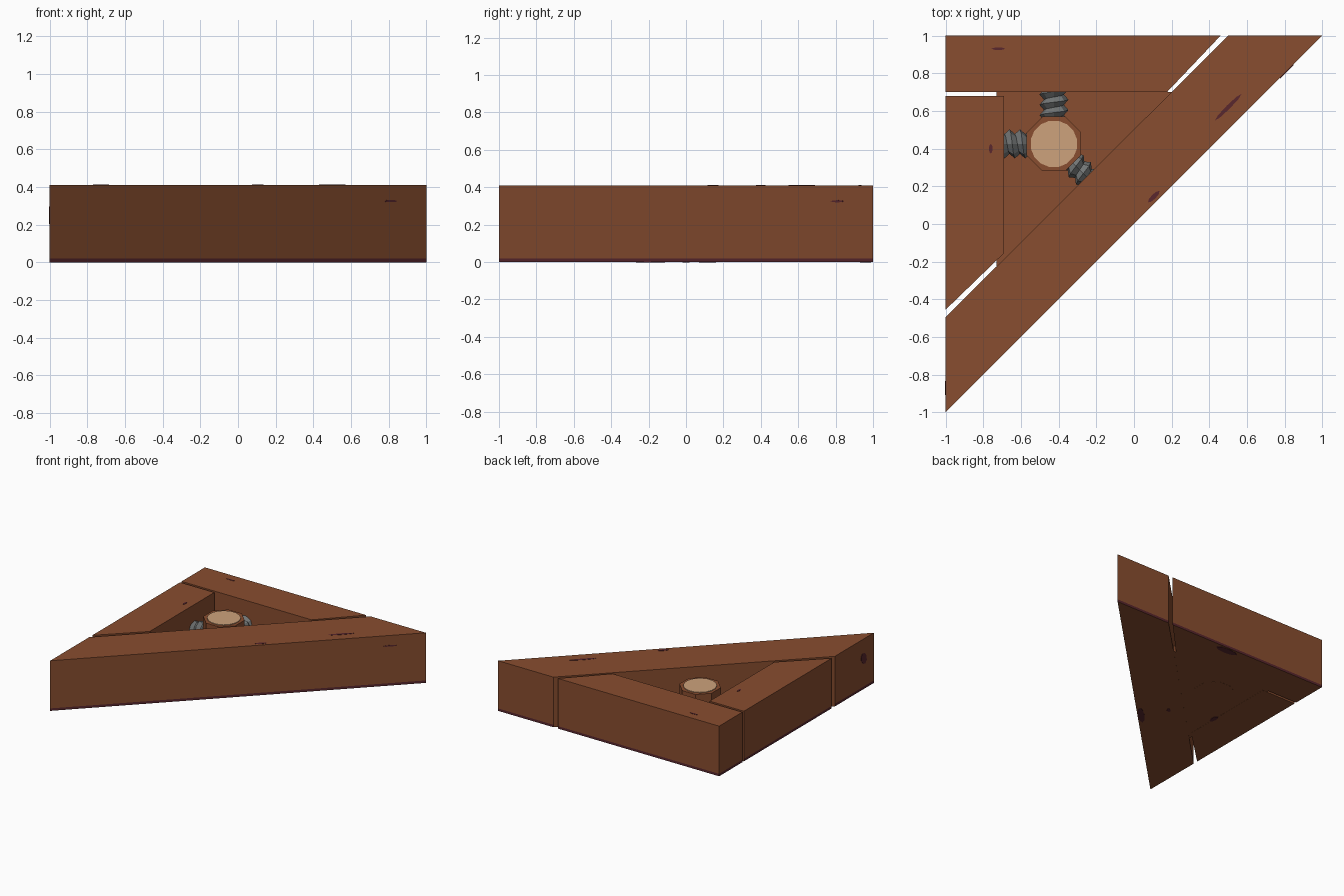
import bpy, bmesh, math
from mathutils import Vector, Matrix

if "Cube" in bpy.data.objects:
    bpy.data.objects.remove(bpy.data.objects["Cube"])


def material(name, rgb):
    m = bpy.data.materials.new(name)
    m.diffuse_color = (*rgb, 1)
    m.use_nodes = True
    m.node_tree.nodes["Principled BSDF"].inputs["Base Color"].default_value = m.diffuse_color
    return m


WOOD = material("brown wood", (0.25, 0.075, 0.029))
GRAIN = material("pale end grain", (0.61, 0.36, 0.20))
STEEL = material("grey steel", (0.17, 0.18, 0.18))
STAIN = material("dark red stain", (0.10, 0.020, 0.026))
H = 0.41
CENTRE = Vector((-0.425, 0.425, 0))


def finish(name, bm, *mats):
    me = bpy.data.meshes.new(name)
    bm.to_mesh(me)
    bm.free()
    for m in mats:
        me.materials.append(m)
    ob = bpy.data.objects.new(name, me)
    bpy.context.collection.objects.link(ob)
    return ob


def prism(name, outline, z0, z1, mat, stained=False):
    """Extrude a plan outline; optionally stain the foot of its outer faces."""
    bm = bmesh.new()
    f = bm.faces.new([bm.verts.new((x, y, z0)) for x, y in outline])
    ext = bmesh.ops.extrude_face_region(bm, geom=[f])
    for v in ext["geom"]:
        if isinstance(v, bmesh.types.BMVert):
            v.co.z = z1
    bmesh.ops.recalc_face_normals(bm, faces=bm.faces[:])
    if stained:
        bmesh.ops.bisect_plane(bm, geom=bm.verts[:] + bm.edges[:] + bm.faces[:],
                               plane_co=(0, 0, 0.02), plane_no=(0, 0, 1))
        for f in bm.faces:
            c = f.calc_center_median()
            outer = c.x < -0.99 or c.y > 0.99 or abs(c.x - c.y) < 0.01
            if outer and abs(f.normal.z) < 0.1 and c.z < 0.02:
                f.material_index = 1
    return finish(name, bm, mat, STAIN)


def ring(sides, radius, turn=0.0):
    return [(CENTRE.x + radius * math.cos(2 * math.pi * (i + turn) / sides),
             CENTRE.y + radius * math.sin(2 * math.pi * (i + turn) / sides))
            for i in range(sides)]


# three beams around the triangle, with narrow gaps between them
prism("back_beam", [(-1, 0.70), (0.175, 0.70), (0.46, 1), (-1, 1)], 0, H, WOOD, True)
prism("left_beam", [(-1, -0.455), (-0.69, -0.155), (-0.69, 0.68), (-1, 0.68)], 0, H, WOOD, True)
prism("diagonal_beam", [(-1, -1), (1, 1), (0.5, 1), (-1, -0.495)], 0, H, WOOD, True)

# floor plate inside the triangle
prism("floor_plate", [(-0.73, -0.23), (0.2, 0.70), (-0.73, 0.70)], 0.001, 0.05, WOOD)

# centre post with pale cut end
prism("centre_post", ring(8, 0.157, 0.5), 0.0, 0.367, WOOD)
prism("post_end", ring(16, 0.125, 0.5), 0.364, 0.372, GRAIN)


def screw(name, direction, start, length, pitch=0.055, r_out=0.077, r_in=0.053, sides=8):
    """Helical thread along a horizontal direction out of the post."""
    d = Vector(direction).normalized()
    v = Vector((0, 0, 1))
    u = v.cross(d)
    base = CENTRE + Vector((0, 0, 0.21))
    bm = bmesh.new()
    rows = []
    for i in range(int(2 * length / pitch) + 1):
        r = r_out if i % 2 else r_in
        row = []
        for j in range(sides + 1):
            a = 2 * math.pi * j / sides
            t = start + (i / 2 + j / sides) * pitch
            row.append(bm.verts.new(base + d * t + (u * math.cos(a) + v * math.sin(a)) * r))
        rows.append(row)
    for a, b in zip(rows, rows[1:]):
        for j in range(sides):
            bm.faces.new((a[j], a[j + 1], b[j + 1], b[j]))
    return finish(name, bm, STEEL)


screw("back_screw", (0, 1, 0), 0.07, 0.22)
screw("left_screw", (-1, 0, 0), 0.07, 0.22)
screw("diagonal_screw", (1, -1, 0), 0.07, 0.20, r_out=0.070, r_in=0.048)


def stain(name, pos, normal, along, length, width):
    """Thin lozenge plate lying on a surface."""
    n, a = Vector(normal).normalized(), Vector(along).normalized()
    b = n.cross(a)
    bm = bmesh.new()
    bmesh.ops.create_cone(bm, cap_ends=True, segments=8, radius1=0.5, radius2=0.5, depth=0.004)
    m = Matrix((a * length, b * width, n)).transposed().to_4x4()
    m.translation = Vector(pos)
    bmesh.ops.transform(bm, matrix=m, verts=bm.verts[:])
    return finish(name, bm, STAIN)


UP, DOWN, FRONT, DIAG = (0, 0, 1), (0, 0, -1), (1, -1, 0), (1, 1, 0)
STAINS = [
    ((-0.72, 0.93, H), UP, (1, 0, 0), 0.07, 0.014),
    ((-0.76, 0.40, H), UP, (0, 1, 0), 0.05, 0.02),
    ((0.50, 0.62, H), UP, DIAG, 0.20, 0.022),
    ((0.105, 0.145, H), UP, DIAG, 0.085, 0.025),
    ((0.81, 0.81, 0.325), FRONT, DIAG, 0.10, 0.012),
    ((-1, -0.87, 0.25), (-1, 0, 0), (0, 0.4, 1), 0.10, 0.07),
    ((-0.10, 0.96, 0), DOWN, (1, 0, 0), 0.20, 0.06),
    ((-0.685, 0.115, 0), DOWN, (0, 1, 0), 0.09, 0.04),
    ((-0.23, -0.19, 0), DOWN, DIAG, 0.22, 0.05),
    ((-0.34, 0.0, 0), DOWN, DIAG, 0.05, 0.03),
]
for k, s in enumerate(STAINS):
    stain(f"stain_{k + 1}", *s)
